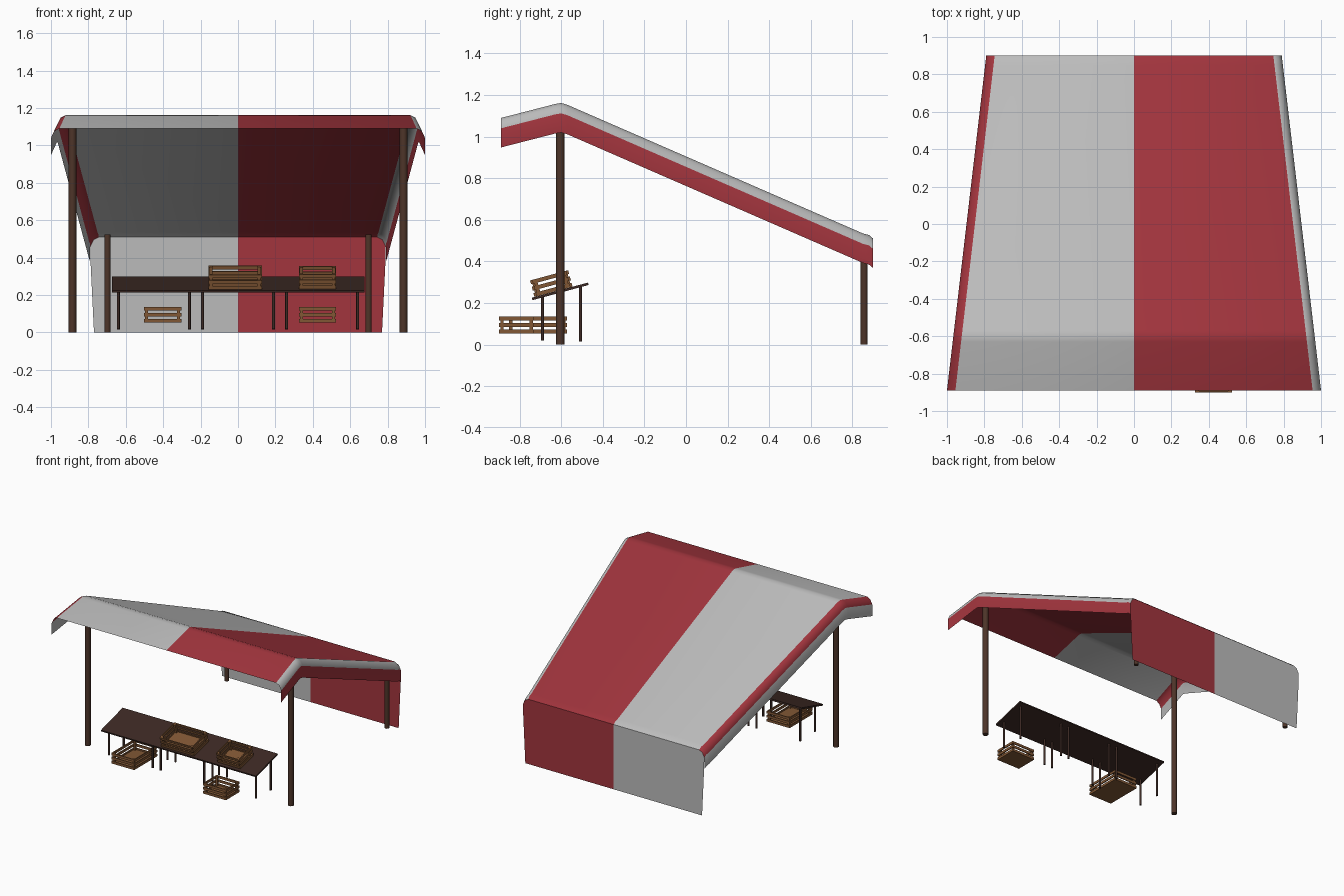
import bpy, bmesh, math
from mathutils import Matrix, Vector

if "Cube" in bpy.data.objects:
    bpy.data.objects.remove(bpy.data.objects["Cube"])


def material(name, color):
    m = bpy.data.materials.new(name)
    m.diffuse_color = (*color, 1)
    m.use_nodes = True
    m.node_tree.nodes["Principled BSDF"].inputs["Base Color"].default_value = m.diffuse_color
    return m


RED = material("red_cloth", (0.36, 0.035, 0.047))
WHITE = material("pale_cloth", (0.5, 0.5, 0.5))
POST = material("post_wood", (0.075, 0.035, 0.022))
TABLE = material("table_wood", (0.045, 0.022, 0.017))
CRATE = material("crate_wood", (0.22, 0.095, 0.035))


def finish(name, bm, mats, smooth=True):
    me = bpy.data.meshes.new(name)
    bm.to_mesh(me)
    bm.free()
    ob = bpy.data.objects.new(name, me)
    bpy.context.collection.objects.link(ob)
    for m in mats:
        me.materials.append(m)
    if smooth:
        bpy.ops.object.select_all(action='DESELECT')
        ob.select_set(True)
        bpy.context.view_layer.objects.active = ob
        bpy.ops.object.shade_smooth_by_angle(angle=math.radians(50))
    return ob


def add_box(bm, center, size):
    bmesh.ops.create_cube(bm, size=1, matrix=Matrix.Translation(center) @ Matrix.Diagonal((*size, 1)))


def add_rod(bm, x, y, z0, z1, r):
    bmesh.ops.create_cone(bm, cap_ends=True, segments=12, radius1=r, radius2=r, depth=z1 - z0,
                          matrix=Matrix.Translation((x, y, (z0 + z1) / 2)))


def half_width(y):
    return 1.0 - (y + 0.89) / 1.79 * 0.21


# Canopy: side profile swept across a section of flat top, rounded shoulder and valance
ridge = [(-0.89, 1.09), (-0.63, 1.157), (-0.6, 1.162), (-0.57, 1.153),
         (0.85, 0.535), (0.88, 0.527), (0.9, 0.51)]
section = [(0.045, 0), (0.018, 0.014), (0.0, 0.05), (0.0, 0.142)]  # inset, drop
bm = bmesh.new()
rows = []
for y, z in ridge:
    w = half_width(y)
    right = [(w - i, y, z - d) for i, d in section]
    left = [(-x, y, z) for x, y, z in reversed(right)]
    rows.append([bm.verts.new(p) for p in left + [(0, y, z)] + right])
stripes = [0, 1, 1, 0, 1, 0, 0, 1]
for a, b in zip(rows, rows[1:]):
    for k, s in enumerate(stripes):
        f = bm.faces.new((a[k], a[k + 1], b[k + 1], b[k]))
        f.material_index = s
finish("canopy", bm, [WHITE, RED])

# Back cloth wall hanging to the ground
bm = bmesh.new()
outline = [(0.745, 0.51), (0.772, 0.496), (0.79, 0.46), (0.788, 0.37), (0.77, 0.0)]
top, base = bm.verts.new((0, 0.9, 0.51)), bm.verts.new((0, 0.9, 0))
for side in (-1, 1):
    edge = [bm.verts.new((side * x, 0.9, z)) for x, z in outline]
    f = bm.faces.new([top] + edge + [base])
    f.material_index = 1 if side > 0 else 0
bmesh.ops.recalc_face_normals(bm, faces=bm.faces)
for f in bm.faces:
    if f.normal.y < 0:
        f.normal_flip()
finish("back_wall", bm, [WHITE, RED], smooth=False)

# Posts
for side, label in ((-1, "left"), (1, "right")):
    for end, x, y, h, r in (("front", 0.885, -0.605, 1.15, 0.021), ("back", 0.698, 0.857, 0.525, 0.017)):
        bm = bmesh.new()
        add_rod(bm, side * x, y, 0, h, r)
        finish(f"{end}_{label}_post", bm, [POST])

# Three sloped display tables side by side
TILT = math.atan2(0.073, 0.27)
for n, cx in enumerate((-0.45, 0, 0.45)):
    bm = bmesh.new()
    add_box(bm, (0, 0, 0), (0.45, 0.28, 0.012))
    bm.transform(Matrix.Translation((cx, -0.605, 0.256)) @ Matrix.Rotation(TILT, 4, 'X'))
    for x in (-0.19, 0.19):
        add_rod(bm, cx + x, -0.69, 0.02, 0.232, 0.008)
        add_rod(bm, cx + x, -0.507, 0.015, 0.28, 0.008)
    finish(f"table_{n + 1}", bm, [TABLE])


# Slatted crates: floor, corner posts and three slats per side
def crate(name, w, d, matrix, h=0.082):
    bm = bmesh.new()
    t, s = 0.007, 0.019
    add_box(bm, (0, 0, t / 2), (w - 2 * t, d - 2 * t, t))
    for sx in (-1, 1):
        for sy in (-1, 1):
            add_box(bm, (sx * (w / 2 - 0.015), sy * (d / 2 - 0.015), h / 2), (0.016, 0.016, h - 0.002))
    for k in range(3):
        z = s / 2 + k * (h - s) / 2
        for sg in (-1, 1):
            add_box(bm, (0, sg * (d - t) / 2, z), (w, t, s))
            add_box(bm, (sg * (w - t) / 2, 0, z), (t, d - 2 * t, s))
    bm.transform(matrix)
    finish(name, bm, [CRATE], smooth=False)


def on_table(x):
    return Matrix.Translation((x, -0.637, 0.254)) @ Matrix.Rotation(TILT, 4, 'X')


crate("large_table_crate", 0.287, 0.19, on_table(-0.015))
crate("small_table_crate", 0.2, 0.17, on_table(0.425))
crate("large_floor_crate", 0.2, 0.287, Matrix.Translation((-0.403, -0.715, 0.054)))
crate("small_floor_crate", 0.2, 0.17, Matrix.Translation((0.425, -0.815, 0.054)))
